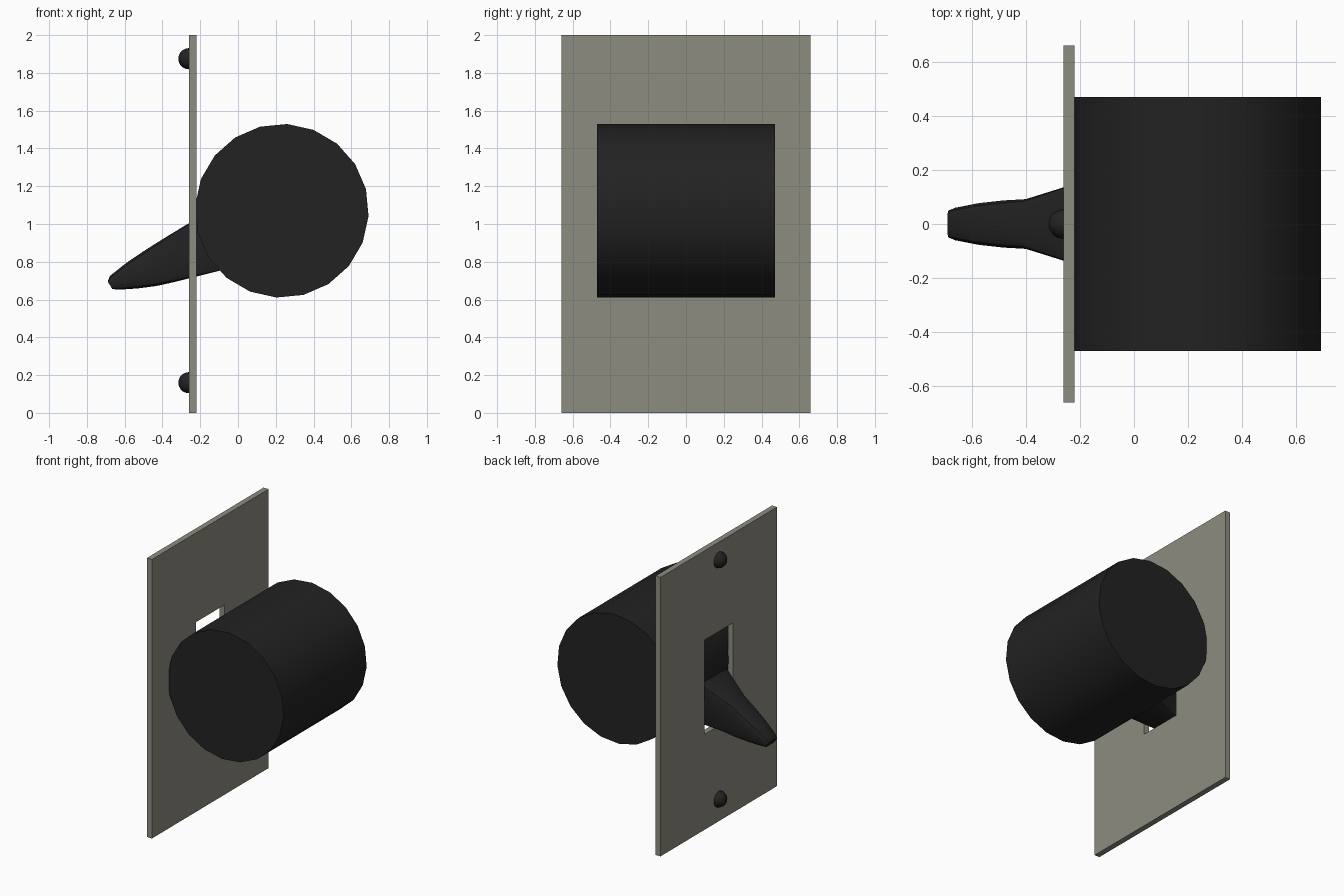
import bpy, bmesh, math
from mathutils import Matrix, Vector

if "Cube" in bpy.data.objects:
    bpy.data.objects.remove(bpy.data.objects["Cube"])


def material(name, rgb):
    m = bpy.data.materials.new(name)
    m.diffuse_color = (*rgb, 1)
    m.use_nodes = True
    m.node_tree.nodes["Principled BSDF"].inputs["Base Color"].default_value = m.diffuse_color
    return m


ivory = material("plate_grey", (0.27, 0.265, 0.22))
dark = material("dark_plastic", (0.016, 0.016, 0.016))


def finish(name, bm, mat, smooth=None):
    bmesh.ops.recalc_face_normals(bm, faces=bm.faces)
    me = bpy.data.meshes.new(name)
    bm.to_mesh(me)
    bm.free()
    ob = bpy.data.objects.new(name, me)
    bpy.context.collection.objects.link(ob)
    me.materials.append(mat)
    if smooth:
        bpy.ops.object.select_all(action='DESELECT')
        ob.select_set(True)
        bpy.context.view_layer.objects.active = ob
        bpy.ops.object.shade_smooth_by_angle(angle=math.radians(smooth))
    return ob


# Wall plate: rectangular frame around the slot, extruded to thickness
bm = bmesh.new()


def rect(x, hy, z0, z1):
    return [bm.verts.new((x, y, z)) for y, z in
            ((-hy, z0), (hy, z0), (hy, z1), (-hy, z1))]


outer, inner = rect(-0.26, 0.66, 0, 2), rect(-0.26, 0.16, 0.685, 1.36)
for i in range(4):
    j = (i + 1) % 4
    bm.faces.new((outer[i], outer[j], inner[j], inner[i]))
ext = bmesh.ops.extrude_face_region(bm, geom=bm.faces[:])
bmesh.ops.translate(bm, vec=(0.04, 0, 0),
                    verts=[g for g in ext["geom"] if isinstance(g, bmesh.types.BMVert)])
finish("wall_plate", bm, ivory)

# Switch drum behind the plate, axis along y
bm = bmesh.new()
bmesh.ops.create_cone(bm, cap_ends=True, segments=20, radius1=0.46, radius2=0.46, depth=0.94,
                      matrix=Matrix.Translation((0.232, 0, 1.07))
                      @ Matrix.Rotation(math.radians(3.5), 4, 'Y')
                      @ Matrix.Rotation(math.pi / 2, 4, 'X'))
finish("switch_drum", bm, dark, 30)

# Toggle lever: lofted sections (top xz, bottom xz, half width, corner rounding)
sections = [
    ((-0.690, 0.695), (-0.665, 0.655), 0.050, 0.35),
    ((-0.678, 0.725), (-0.620, 0.653), 0.060, 0.55),
    ((-0.590, 0.795), (-0.530, 0.659), 0.077, 0.50),
    ((-0.500, 0.856), (-0.430, 0.672), 0.087, 0.40),
    ((-0.410, 0.913), (-0.340, 0.692), 0.092, 0.28),
    ((-0.185, 1.050), (-0.060, 0.762), 0.160, 0.03),
]
bm = bmesh.new()
rings = []
for (tx, tz), (bx, bz), w, k in sections:
    top, bot = Vector((tx, 0, tz)), Vector((bx, 0, bz))
    mid, half = (top + bot) / 2, (top - bot) / 2
    ring = []
    for sy, sz, order in ((1, 1, 1), (-1, 1, -1), (-1, -1, 1), (1, -1, -1)):
        corner = [(1, 1 - k), (1 - 0.3 * k, 1 - 0.3 * k), (1 - k, 1)][::order]
        for cy, cz in corner:
            p = mid + half * sz * cz
            ring.append(bm.verts.new((p.x, sy * cy * w, p.z)))
    rings.append(ring)
for a, b in zip(rings, rings[1:]):
    for i in range(len(a)):
        j = (i + 1) % len(a)
        bm.faces.new((a[i], a[j], b[j], b[i]))
bm.faces.new(rings[0])
bm.faces.new(rings[-1])
finish("toggle_lever", bm, dark, 30)

# Domed screw heads above and below the slot
for name, z in (("lower_screw", 0.16), ("upper_screw", 1.875)):
    bm = bmesh.new()
    bmesh.ops.create_uvsphere(bm, u_segments=16, v_segments=10, radius=0.056,
                              matrix=Matrix.Translation((-0.26, 0, z)))
    bmesh.ops.bisect_plane(bm, geom=bm.verts[:] + bm.edges[:] + bm.faces[:],
                           plane_co=(-0.258, 0, z), plane_no=(1, 0, 0), clear_outer=True)
    finish(name, bm, dark, 40)
